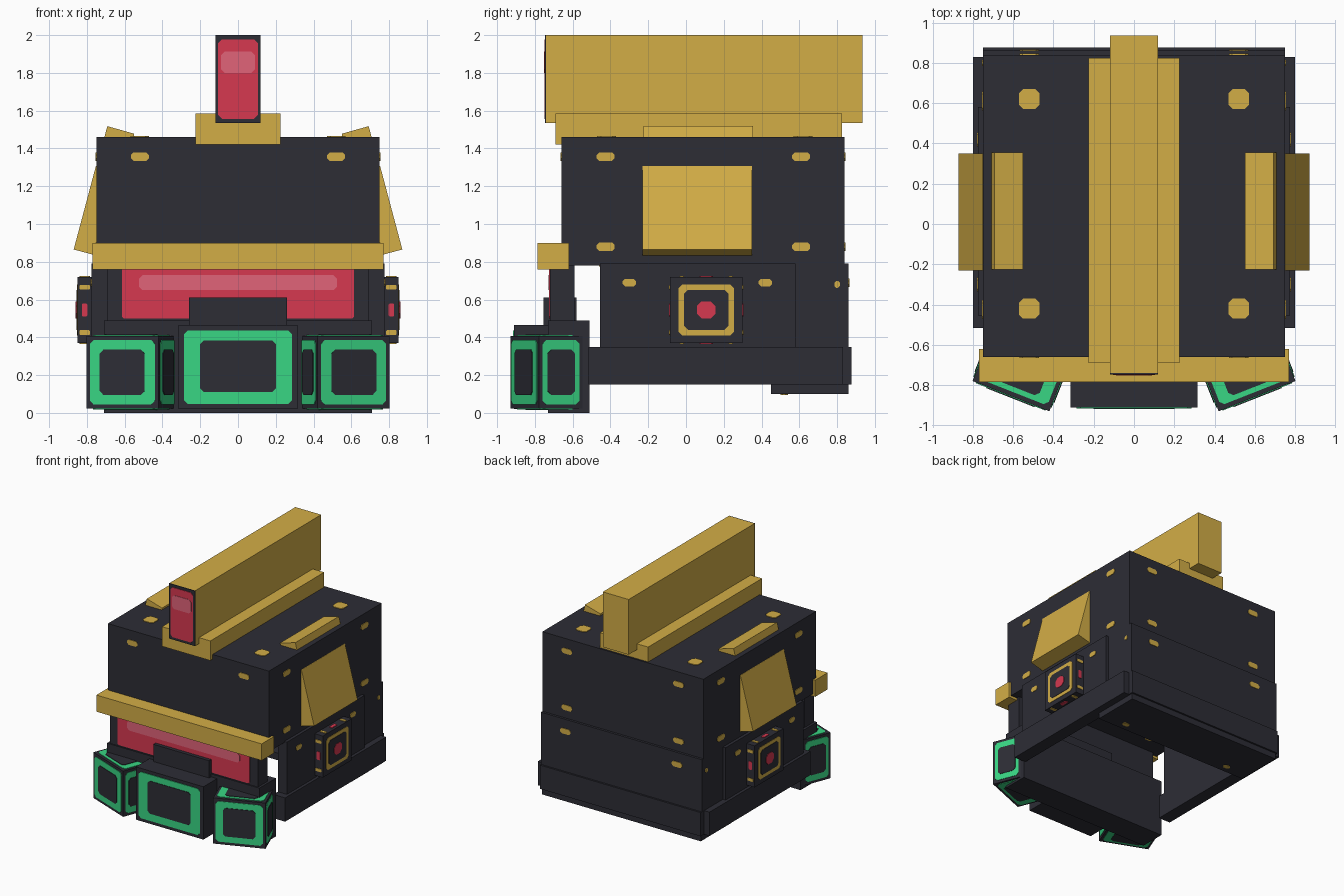
import bpy, bmesh, math
from mathutils import Matrix, Vector

cube = bpy.data.objects.get("Cube")
if cube:
    bpy.data.objects.remove(cube)


def material(name, rgb):
    m = bpy.data.materials.new(name)
    m.use_nodes = True
    m.diffuse_color = (*rgb, 1)
    m.node_tree.nodes["Principled BSDF"].inputs["Base Color"].default_value = (*rgb, 1)
    return m


DARK = material("charcoal", (.026, .026, .036))
GOLD = material("gold", (.65, .42, .062))
RED = material("red", (.67, .04, .08))
PINK = material("light red", (.75, .125, .19))
GREEN = material("green", (.04, .67, .23))

X, Y, Z = Vector((1, 0, 0)), Vector((0, 1, 0)), Vector((0, 0, 1))
SIDES = (("left", 1), ("right", -1))


def finish(name, bm, mat):
    bmesh.ops.recalc_face_normals(bm, faces=bm.faces)
    mesh = bpy.data.meshes.new(name)
    bm.to_mesh(mesh)
    bm.free()
    mesh.materials.append(mat)
    ob = bpy.data.objects.new(name, mesh)
    bpy.context.collection.objects.link(ob)
    return ob


def box(name, xr, yr, zr, mat=DARK, place=Matrix()):
    """Box from its ranges along each axis."""
    bm = bmesh.new()
    mid = Vector([sum(r) / 2 for r in (xr, yr, zr)])
    size = Vector([abs(r[1] - r[0]) for r in (xr, yr, zr)])
    bmesh.ops.create_cube(bm, matrix=place @ Matrix.Translation(mid) @ Matrix.Diagonal(size).to_4x4())
    return finish(name, bm, mat)


def prism(name, profile, y0, y1, mat):
    """Extrude an x-z profile along y."""
    bm = bmesh.new()
    face = bm.faces.new([bm.verts.new((x, y0, z)) for x, z in profile])
    new = bmesh.ops.extrude_face_region(bm, geom=[face])["geom"]
    bmesh.ops.translate(bm, vec=(0, y1 - y0, 0), verts=[v for v in new if isinstance(v, bmesh.types.BMVert)])
    return finish(name, bm, mat)


def plates(name, mat, specs, thick=.005, cut=.02, place=Matrix()):
    """Thin plates with clipped corners; each spec is (centre, normal, width, height)."""
    bm = bmesh.new()
    for loc, n, w, h in specs:
        up = Y if abs(n.z) > .5 else Z
        side = up.cross(n)
        c = min(cut, w * .3, h * .3)
        a, b = w / 2, h / 2
        ring = [(a - c, -b), (a, c - b), (a, b - c), (a - c, b),
                (c - a, b), (-a, b - c), (-a, c - b), (c - a, -b)]
        low, high = [[bm.verts.new(place @ (Vector(loc) + side * p + up * q + n * t)) for p, q in ring]
                     for t in (-.003, thick)]
        bm.faces.new(low)
        bm.faces.new(high)
        for i in range(8):
            j = (i + 1) % 8
            bm.faces.new((low[i], low[j], high[j], high[i]))
    return finish(name, bm, mat)


# Head shell
box("head_block", (-.75, .75), (-.66, .84), (.78, 1.46))
box("back_plate", (-.75, .75), (.78, .86), (.33, .79))
box("back_band", (-.75, .75), (.79, .875), (.15, .35))
box("neck_slab", (-.74, .74), (.45, .86), (.10, .16))
for side, s in SIDES:
    box(side + "_rear_plate", (s * .69, s * .75), (.5, .85), (.33, .79))
    box(side + "_cheek_plate", (s * .69, s * .775), (-.455, .58), (.34, .79))
    box(side + "_lower_band", (s * .69, s * .80), (-.515, .83), (.15, .35))

# Brow and visor
box("brow_bar", (-.77, .77), (-.785, -.62), (.76, .90), GOLD)
box("visor_housing", (-.69, .69), (-.72, -.59), (.47, .78))
plates("visor_glass", RED, [((0, -.72, .64), -Y, 1.23, .28)], cut=.01)
plates("visor_shine", PINK, [((0, -.72, .69), -Y, 1.05, .08)], thick=.008)

# Jaw
box("chin_block", (-.71, .71), (-.73, -.51), (0, .49))
box("nose_block", (-.26, .26), (-.755, -.58), (.3, .61))
box("front_vent", (-.315, .315), (-.91, -.70), (.02, .465))
plates("front_vent_frame", GREEN, [((0, -.91, .242), -Y, .57, .39)])
plates("front_vent_core", DARK, [((0, -.91, .247), -Y, .40, .275)], thick=.009)

# Angled jaw vents with a frame on every exposed face
W, D, H = .41, .25, .385
for side, s in SIDES:
    M = Matrix.Translation((s * .565, -.738, .215)) @ Matrix.Rotation(s * math.radians(21.5), 4, 'Z')
    box(side + "_vent", (-W / 2, W / 2), (-D / 2, D / 2), (-H / 2, H / 2), DARK, M)
    faces = []
    for sign in (1, -1):
        faces += [(Y * sign * D / 2, Y * sign, W, H), (X * sign * W / 2, X * sign, D, H),
                  (Z * sign * H / 2, Z * sign, W, D)]
    plates(side + "_vent_frames", GREEN, [(p, n, w - .04, h - .045) for p, n, w, h in faces], .004, place=M)
    plates(side + "_vent_cores", DARK,
           [(p, n, w * .62, h * .62) for p, n, w, h in faces], .008, place=M)

# Ear pads
for side, s in SIDES:
    box(side + "_ear_pad", (s * .76, s * .85), (-.085, .30), (.37, .72))
    c = Vector((s * .85, .107, .545))
    plates(side + "_ear_ring", GOLD, [(c, X * s, .295, .27)], .003)
    plates(side + "_ear_core", DARK, [(c, X * s, .235, .21)], .006)
    plates(side + "_ear_light", RED, [(c, X * s, .10, .09)], .009, .025)
    bars, lights = [], []
    for n, half, edge in ((Y, .1925, Z * .12), (-Y, .1925, Z * .12), (Z, .175, Y * .13), (-Z, .175, Y * .13)):
        p = Vector((s * .812, .107, .545)) + n * half
        for e in (edge, -edge):
            bars.append((p + e, n, .055, .025))
        lights.append((p, n, .03, .07))
    plates(side + "_ear_edge_bars", GOLD, bars, cut=.004)
    plates(side + "_ear_edge_lights", RED, lights, cut=.006)

# Side fins and roof fins
for side, s in SIDES:
    prism(side + "_side_fin", [(s * x, z) for x, z in
          ((.65, 1.28), (.752, 1.308), (.87, .865), (.70, .82))], -.23, .35, GOLD)
    prism(side + "_roof_fin", [(s * x, z) for x, z in
          ((.56, 1.42), (.55, 1.478), (.692, 1.518), (.712, 1.44))], -.225, .355, GOLD)

# Crest
box("crest_base", (-.225, .225), (-.69, .825), (1.42, 1.585), GOLD)
box("crest", (-.12, .12), (-.74, .935), (1.535, 2), GOLD)
box("crest_front_frame", (-.12, .12), (-.746, -.739), (1.535, 2), DARK)
plates("crest_lens", RED, [((0, -.746, 1.767), -Y, .21, .42)], .004)
plates("crest_shine", PINK, [((0, -.746, 1.857), -Y, .18, .115)], .007)

# Bolts
bolts = []
for s in (1, -1):
    bolts += [((s * .52, y, 1.46), Z, .10, .10) for y in (-.42, .62)]
    bolts += [((s * .52, y, .78), -Z, .08, .08) for y in (-.42, .3)]
    bolts += [((s * .75, y, z), X * s, .095, .045) for y in (-.425, .61) for z in (.88, 1.357)]
    bolts += [((s * .775, y, .69), X * s, .07, .04) for y in (-.30, .42)]
    bolts.append(((s * .75, .80, .68), X * s, .03, .035))
    bolts.append(((s * .52, -.66, 1.357), -Y, .095, .045))
    bolts += [((s * .52, .84, z), Y, .095, .045) for z in (.88, 1.357)]
    bolts.append(((s * .52, .86, .69), Y, .095, .045))
    bolts.append(((s * .52, .52, .10), -Z, .06, .04))
plates("bolts", GOLD, bolts)
